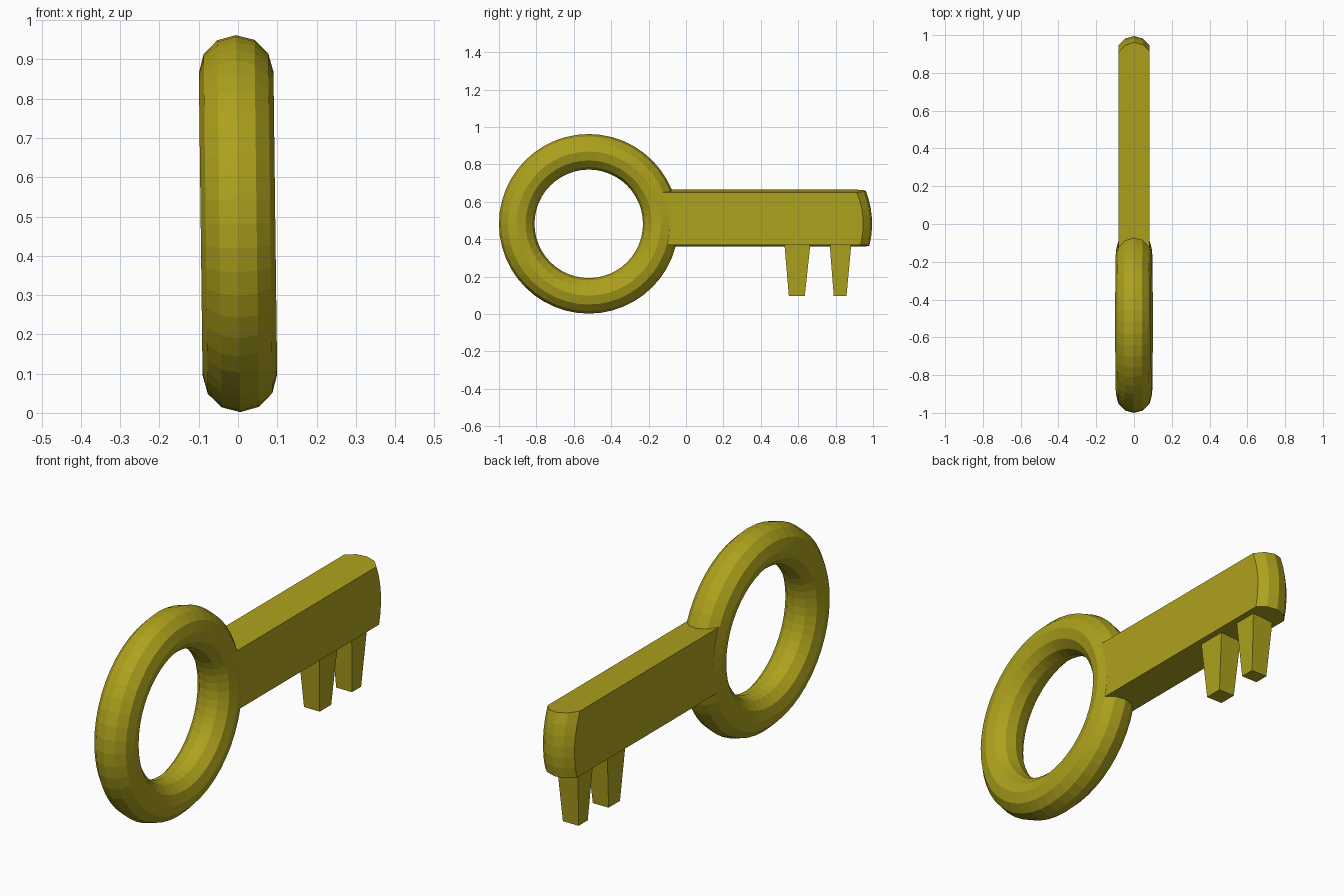
import bpy, bmesh
from math import sin, cos, pi, radians, sqrt

if "Cube" in bpy.data.objects:
    bpy.data.objects.remove(bpy.data.objects["Cube"])

R, r, CZ = 0.385, 0.095, 0.482      # ring radii and centre height
brass = bpy.data.materials.new("brass")
brass.diffuse_color = (0.42, 0.36, 0.012, 1)
brass.use_nodes = True
brass.node_tree.nodes["Principled BSDF"].inputs["Base Color"].default_value = brass.diffuse_color


def make(name, verts, faces):
    mesh = bpy.data.meshes.new(name)
    mesh.from_pydata(verts, [], faces)
    bm = bmesh.new()
    bm.from_mesh(mesh)
    bmesh.ops.recalc_face_normals(bm, faces=bm.faces)
    bm.to_mesh(mesh)
    bm.free()
    mesh.materials.append(brass)
    ob = bpy.data.objects.new(name, mesh)
    bpy.context.collection.objects.link(ob)
    return ob


# Ring handle: 12-sided tube, very slightly leaning to the side
N, M = 48, 12
verts, faces = [], []
for i in range(N):
    a = 2 * pi * i / N
    for j in range(M):
        b = 2 * pi * j / M
        d = R + r * cos(b)
        verts.append((r * sin(b), d * cos(a), d * sin(a)))
        i2, j2 = (i + 1) % N, (j + 1) % M
        faces.append((i * M + j, i2 * M + j, i2 * M + j2, i * M + j2))
ring = make("ring_handle", verts, faces)
ring.location = (0, -0.52, CZ)
ring.rotation_euler.y = radians(-0.7)

# Shaft: slightly tapered bar whose rounded tip echoes the ring's outer surface
COLS, ROWS = 5, 7
verts, faces = [], []
for k in range(ROWS):
    t = k / (ROWS - 1)
    for j in range(COLS):
        b = radians(-60 + 30 * j)
        x = r * sin(b)
        low, high = 0.365 + 0.06 * x, 0.658 - 0.09 * x
        z = low + (high - low) * t
        y = 0.515 + sqrt((R + r * cos(b)) ** 2 - (z - CZ) ** 2)
        verts.append((x, y, z))
for k in range(ROWS - 1):
    for j in range(COLS - 1):
        a = k * COLS + j
        faces.append((a, a + 1, a + COLS + 1, a + COLS))
s = len(verts)
last = (ROWS - 1) * COLS
for k in (0, last):
    for j in (0, COLS - 1):
        x, y, z = verts[k + j]
        verts.append((x, -0.17, z))
faces += [
    tuple(range(COLS)) + (s + 1, s),
    tuple(range(last, last + COLS)) + (s + 3, s + 2),
    tuple(range(0, last + 1, COLS)) + (s + 2, s),
    tuple(range(COLS - 1, last + COLS, COLS)) + (s + 3, s + 1),
    (s, s + 1, s + 3, s + 2),
]
make("shaft", verts, faces)


# Teeth: tapered blocks sunk a little into the shaft
def tooth(name, y0, y1, y2, y3):
    rings = ((y0, y1, 0.055, 0.375), (y2, y3, 0.041, 0.095))
    v = []
    for a, b, w, z in rings:
        v += [(-w, a, z), (w, a, z), (w, b, z), (-w, b, z)]
    f = [(0, 1, 2, 3), (4, 5, 6, 7)]
    f += [(i, (i + 1) % 4, (i + 1) % 4 + 4, i + 4) for i in range(4)]
    make(name, v, f)


tooth("inner_tooth", 0.526, 0.665, 0.550, 0.635)
tooth("outer_tooth", 0.768, 0.884, 0.790, 0.858)
